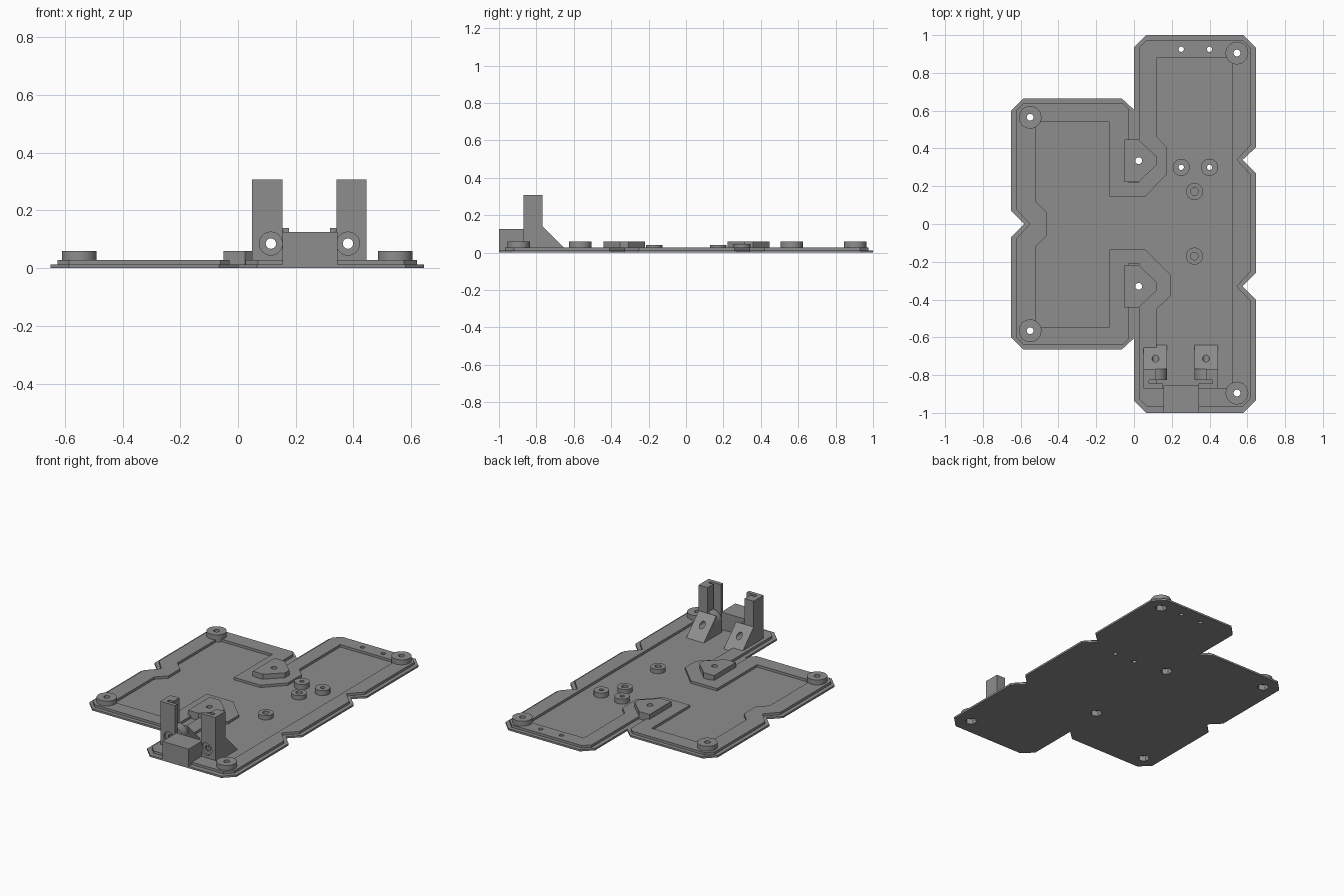
import bpy, bmesh, math
from mathutils import Matrix, Vector

if "Cube" in bpy.data.objects:
    bpy.data.objects.remove(bpy.data.objects["Cube"])

grey = bpy.data.materials.new("plastic_grey")
grey.diffuse_color = (0.27, 0.27, 0.27, 1)
grey.use_nodes = True
grey.node_tree.nodes["Principled BSDF"].inputs["Base Color"].default_value = grey.diffuse_color


def finish(bm, name, helper=False):
    bmesh.ops.recalc_face_normals(bm, faces=bm.faces)
    me = bpy.data.meshes.new(name)
    bm.to_mesh(me)
    bm.free()
    me.materials.append(grey)
    ob = bpy.data.objects.new(name, me)
    bpy.context.collection.objects.link(ob)
    if helper:
        ob.hide_render = True
        ob.hide_viewport = True
    return ob


def prism(name, pts, lo, hi, axis="z", helper=False):
    """Extrude a 2D outline along z (xy points) or x (yz points)."""
    bm = bmesh.new()
    to3 = (lambda a, b, c: (a, b, c)) if axis == "z" else (lambda a, b, c: (c, a, b))
    f = bm.faces.new([bm.verts.new(to3(a, b, lo)) for a, b in pts])
    g = bmesh.ops.extrude_face_region(bm, geom=[f])
    verts = [v for v in g["geom"] if isinstance(v, bmesh.types.BMVert)]
    bmesh.ops.translate(bm, verts=verts, vec=Vector(to3(0, 0, hi - lo)))
    return finish(bm, name, helper)


def box(name, x0, x1, y0, y1, z0, z1):
    return prism(name, [(x0, y0), (x1, y0), (x1, y1), (x0, y1)], z0, z1)


def cyl(name, x, y, r, lo, hi, seg=40, along_y=False, helper=False):
    """Cylinder along z at (x, y), or along y at (x, z=y)."""
    bm = bmesh.new()
    bmesh.ops.create_cone(bm, cap_ends=True, segments=seg, radius1=r, radius2=r, depth=hi - lo)
    mid = (lo + hi) / 2
    if along_y:
        m = Matrix.Translation((x, mid, y)) @ Matrix.Rotation(math.pi / 2, 4, "X")
    else:
        m = Matrix.Translation((x, y, mid))
    bmesh.ops.transform(bm, matrix=m, verts=bm.verts)
    return finish(bm, name, helper)


def cut(ob, cutters):
    for c in cutters:
        m = ob.modifiers.new("cut", "BOOLEAN")
        m.operation, m.solver, m.object = "DIFFERENCE", "EXACT", c


BASE, RIM, TOP = 0.012, 0.028, 0.06

# Base plate outline with chamfered corners and V notches
base = prism("base_plate", [
    (0, .935), (.065, 1), (.58, 1), (.645, .935), (.645, .405), (.575, .34), (.645, .27),
    (.645, -.26), (.575, -.33), (.645, -.4), (.645, -.935), (.58, -1), (.065, -1), (0, -.935),
    (0, -.605), (-.065, -.665), (-.585, -.665), (-.65, -.6), (-.65, -.07), (-.58, 0),
    (-.65, .07), (-.65, .6), (-.585, .665), (-.065, .665), (0, .605)], 0, BASE)

# Raised rim following the edge, with a slot at each mounting pad
rim = prism("raised_rim", [
    (.026, .935), (.07, .975), (.575, .975), (.62, .93), (.62, .42), (.545, .34), (.62, .26),
    (.62, -.25), (.545, -.33), (.62, -.41), (.62, -.92), (.575, -.968), (.07, -.968), (.026, -.925),
    (.026, -.21), (-.03, -.21), (-.03, -.61), (-.06, -.64), (-.585, -.64), (-.625, -.6),
    (-.625, -.08), (-.552, 0), (-.625, .08), (-.625, .6), (-.585, .64), (-.06, .64),
    (-.03, .61), (-.03, .22), (.026, .22)], BASE, RIM)
rim_inner = prism("rim_cutter", [
    (.12, .88), (.12, .46), (.175, .405), (.175, .265), (.06, .145), (-.13, .145), (-.13, .54),
    (-.52, .54), (-.52, .12), (-.46, .06), (-.46, -.06), (-.52, -.12), (-.52, -.545),
    (-.13, -.545), (-.13, -.135), (.06, -.135), (.195, -.27), (.195, -.38), (.12, -.45),
    (.12, -.87), (.52, -.87), (.52, .88)], BASE - .02, RIM + .02, helper=True)

# Screw positions
corners = [(.545, .905), (-.55, .565), (-.55, -.565), (.545, -.895)]
pads = [(.025, .335), (.025, -.33)]
pair = [(.25, .3), (.4, .3)]

# Through holes, with hexagonal nut recesses from below
wide, small = [], []
for p in corners + pads:
    wide.append(cyl("screw_cutter", *p, .018, -.1, .2, 24, helper=True))
    wide.append(cyl("nut_cutter", *p, .036, -.1, .035, 6, helper=True))
for p in pair + [(.25, .925), (.4, .925)]:
    small.append(cyl("pin_cutter", *p, .014, -.1, .2, 20, helper=True))

cut(base, wide + small)
cut(rim, [rim_inner] + wide + small)

round_parts = []
for i, p in enumerate(corners):
    ob = cyl("corner_boss", *p, .06, BASE, TOP)
    cut(ob, wide[2 * i:2 * i + 2])
    round_parts.append(ob)

# Pointed mounting pads
for i, (x, y) in enumerate(pads):
    ob = prism("mounting_pad", [(x + a, y + b) for a, b in (
        (-.075, .112), (0, .112), (.095, .022), (.095, -.022), (0, -.112), (-.075, -.112))], BASE, TOP)
    k = 2 * (len(corners) + i)
    cut(ob, wide[k:k + 2])

# Small standoffs: two through, two blind
for i, p in enumerate(pair):
    ob = cyl("through_standoff", *p, .045, BASE, .045)
    cut(ob, [small[i]])
    round_parts.append(ob)
for p in ((.32, .172), (.32, -.17)):
    ob = cyl("blind_standoff", *p, .045, BASE, .04)
    cut(ob, [cyl("blind_cutter", *p, .02, BASE + .004, .2, 24, helper=True)])
    round_parts.append(ob)

# Upright holder: front block plus two mirrored grooved posts
MID = .2475
box("holder_block", .155, .345, -1, -.855, BASE, .125)
for side in (-1, 1):
    def sx(d):
        return MID + side * d
    hx, hz = sx(.1335), .085
    bolt = cyl("bolt_cutter", hx, hz, .018, -1.1, -.5, 24, True, True)
    head = cyl("head_cutter", hx, hz, .04, -.95, -.855, 32, True, True)
    post = prism("holder_post", [(sx(d), y) for d, y in (
        (.1985, -.87), (.0935, -.87), (.0935, -.845), (.1675, -.845),
        (.1675, -.825), (.1335, -.825), (.1335, -.767), (.1985, -.767))], BASE, .308)
    collar = cyl("holder_collar", hx, hz, .062, -.825, -.767, 40, True)
    web = box("collar_foot", *sorted((sx(.0715), hx)), -.825, -.767, BASE, hz)
    gusset = prism("holder_gusset", [(-.767, BASE), (-.64, BASE), (-.655, RIM), (-.767, .14)],
                   *sorted((sx(.0715), sx(.1985))), axis="x")
    cut(post, [bolt, head])
    for ob in (collar, web, gusset):
        cut(ob, [bolt])
    round_parts.append(collar)

# Smooth the curved walls, keep the edges crisp
bpy.ops.object.select_all(action="DESELECT")
for ob in round_parts:
    ob.select_set(True)
bpy.context.view_layer.objects.active = round_parts[0]
bpy.ops.object.shade_smooth_by_angle(angle=math.radians(30))
